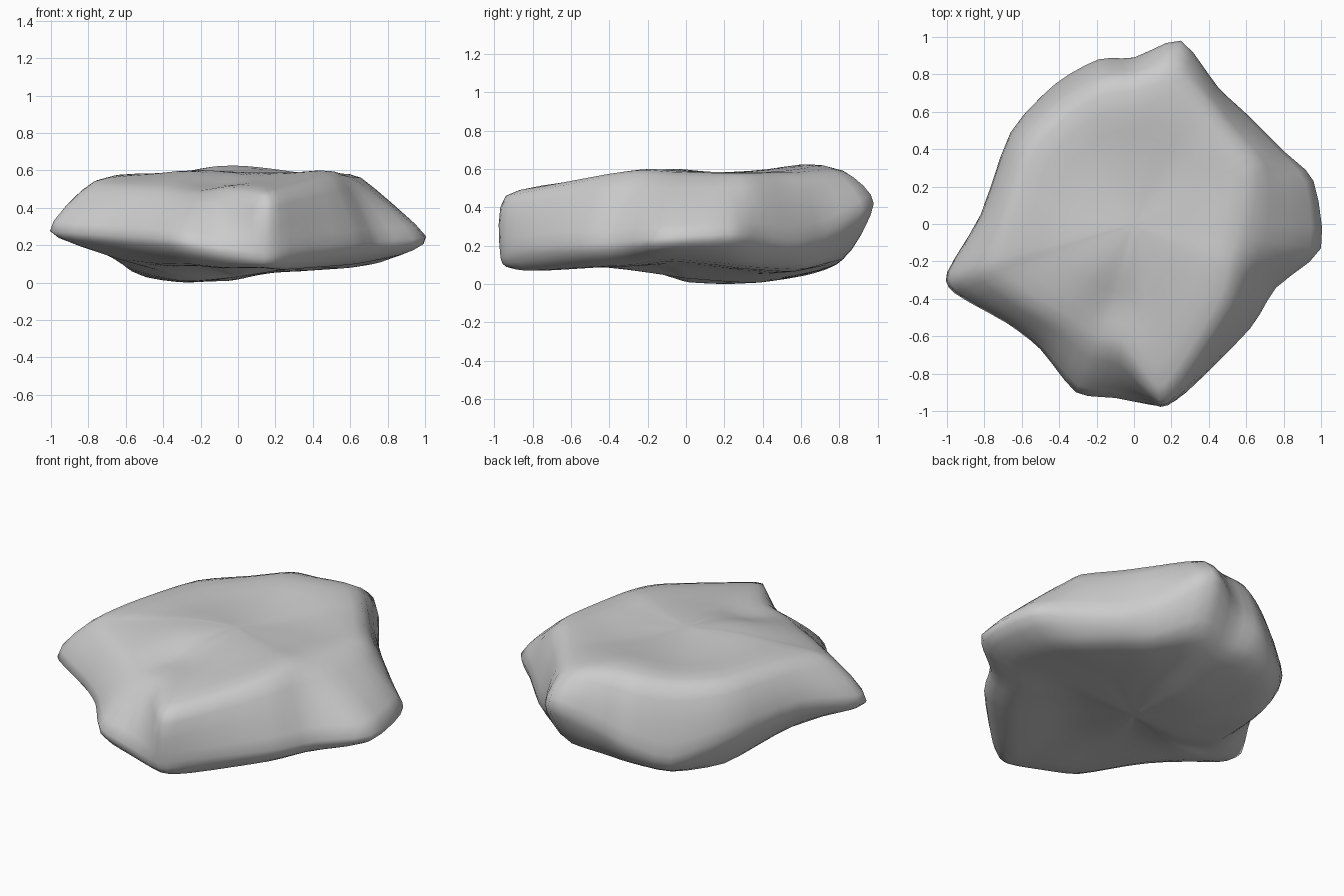
import bpy, math
from mathutils import Vector

if "Cube" in bpy.data.objects:
    bpy.data.objects.remove(bpy.data.objects["Cube"])

# Rim point x, y, z, then top edge (scale, z) and underside edge (scale, z)
RIM = [
    (1.00, -0.13, .25, .61, .57, .80, .14),
    (0.96, 0.23, .27, .68, .57, .80, .12),
    (0.80, 0.39, .26, .81, .57, .84, .10),
    (0.60, 0.59, .24, .84, .57, .86, .09),
    (0.45, 0.73, .28, .88, .57, .86, .09),
    (0.25, 0.98, .43, .84, .59, .83, .14),
    (0.00, 0.89, .33, .87, .60, .87, .11),
    (-0.19, 0.88, .28, .86, .60, .89, .11),
    (-0.42, 0.75, .20, .86, .57, .90, .07),
    (-0.66, 0.49, .29, .87, .57, .82, .06),
    (-0.82, 0.05, .33, .85, .57, .74, .10),
    (-1.00, -0.26, .29, .77, .55, .66, .15),
    (-0.96, -0.37, .28, .78, .53, .68, .14),
    (-0.68, -0.53, .26, .82, .51, .75, .12),
    (-0.50, -0.67, .25, .79, .50, .80, .11),
    (-0.31, -0.90, .24, .72, .48, .85, .11),
    (-0.10, -0.93, .20, .74, .50, .88, .09),
    (0.14, -0.97, .17, .97, .47, .93, .09),
    (0.28, -0.90, .20, .92, .49, .90, .08),
    (0.62, -0.56, .22, .80, .56, .85, .10),
    (0.76, -0.34, .23, .73, .58, .83, .11),
]
# Swells and dents of the top face: x, y, height, radius
BUMPS = [(-.2, -.2, .03, .25), (.05, .62, .025, .3), (-.08, -.42, -.03, .17),
         (.1, .2, -.015, .3), (.4, -.1, .01, .25)]


def under(x, y):
    t = min(1, max(0, (.1 - y) / .4))
    return (.01 + .085 * t * t * (3 - 2 * t) + .2 * max(0, x + .05)
            * (1 - .7 * t) + .06 * max(0, y - .25))


def profile(x, y, z, ts, tz, bs, bz):
    """Control points from underside centre, over the rim, to top centre."""
    b, t = bs * .5, ts * .55
    return [Vector(p) for p in (
        (0, 0, .04), (x * b, y * b, under(x * b, y * b)),
        (x * bs, y * bs, bz), (x, y, z), (x * ts, y * ts, tz),
        (x * t, y * t, tz * .35 + .65 * .6), (0, 0, .6))]


def spline(pts, n, closed):
    """Rounded curve passing through the points."""
    out, m = [], len(pts)
    get = (lambda i: pts[i % m]) if closed else (lambda i: pts[min(max(i, 0), m - 1)])
    for i in range(m if closed else m - 1):
        a, b, c, d = (get(i + k) for k in (-1, 0, 1, 2))
        ta, tb = (c - a) * .36, (d - b) * .36
        for k in range(n):
            t = k / n
            out.append(b * (2*t**3 - 3*t*t + 1) + ta * (t**3 - 2*t*t + t)
                       + c * (3*t*t - 2*t**3) + tb * (t**3 - t*t))
    return out if closed else out + [pts[-1]]


# Skin of the boulder
cols = [spline(profile(*r), 4, False) for r in RIM]
rows = [spline(list(row), 3, True) for row in list(zip(*cols))[1:-1]]
n, nr = len(rows[0]), len(rows)
verts = [v for row in rows for v in row]
verts += [cols[0][0].copy(), cols[0][-1].copy()]
for i, v in enumerate(verts):
    if i >= n * 14 and i != n * nr:
        w = min(1, (i // n - 13) / 4)
        v.z += w * sum(h * math.exp(-((v.x - x)**2 + (v.y - y)**2) / r**2)
                       for x, y, h, r in BUMPS)
low = min(v.z for v in verts)
faces = [(j*n + i, j*n + (i+1) % n, (j+1)*n + (i+1) % n, (j+1)*n + i)
         for j in range(nr - 1) for i in range(n)]
for i in range(n):
    k = (i + 1) % n
    faces += [(n*nr, k, i), (n*nr + 1, (nr-1)*n + i, (nr-1)*n + k)]

mesh = bpy.data.meshes.new("boulder")
mesh.from_pydata([(v.x, v.y, v.z - low) for v in verts], [], faces)
mesh.update()
boulder = bpy.data.objects.new("boulder", mesh)
bpy.context.collection.objects.link(boulder)
mesh.shade_smooth()
